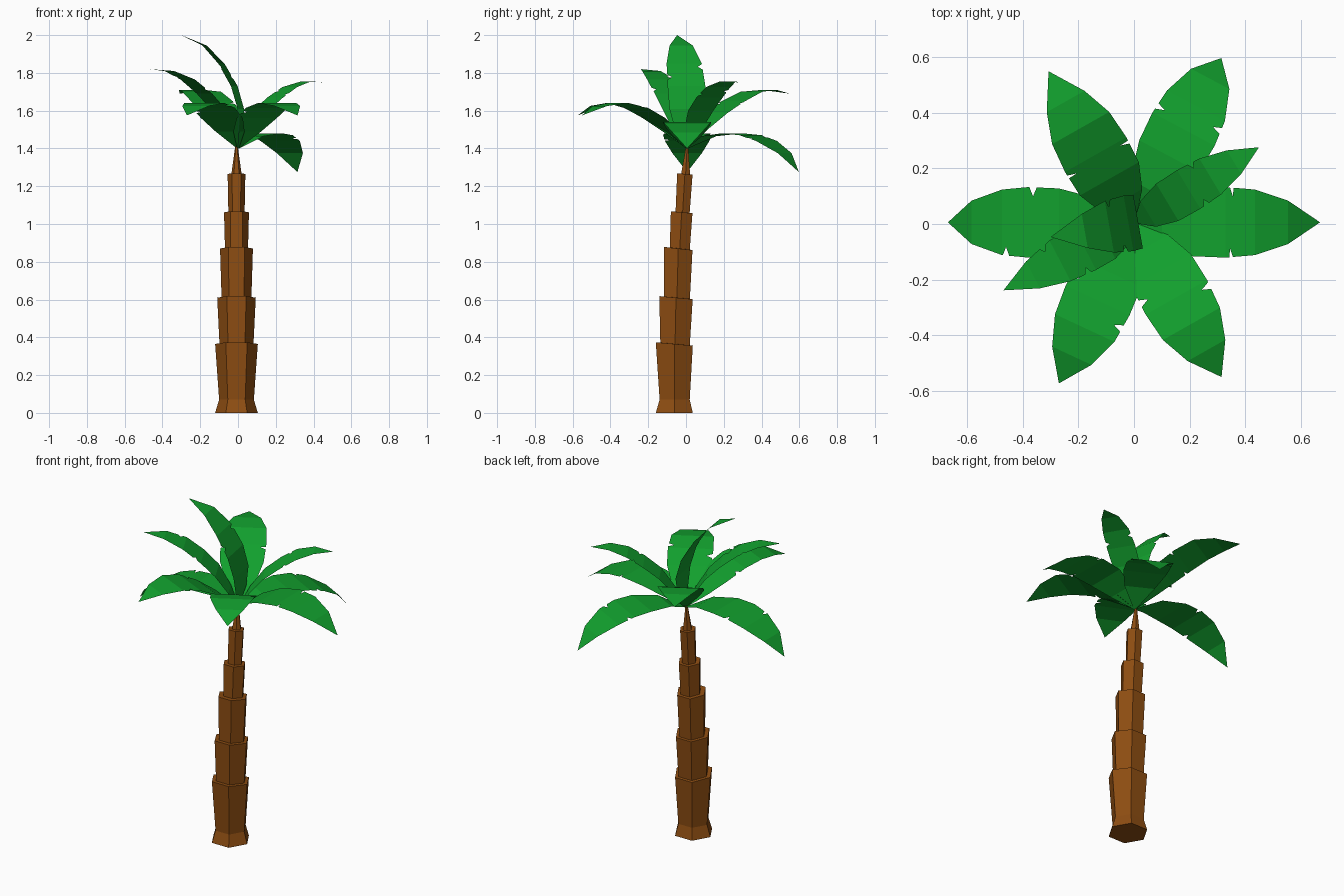
import bpy, math
from mathutils import Vector

if "Cube" in bpy.data.objects:
    bpy.data.objects.remove(bpy.data.objects["Cube"])


def material(name, color):
    m = bpy.data.materials.new(name)
    m.diffuse_color = (*color, 1)
    m.use_nodes = True
    m.node_tree.nodes["Principled BSDF"].inputs["Base Color"].default_value = m.diffuse_color
    return m


def add_mesh(name, verts, faces, mat):
    me = bpy.data.meshes.new(name)
    me.from_pydata(verts, [], faces)
    me.update()
    ob = bpy.data.objects.new(name, me)
    ob.data.materials.append(mat)
    bpy.context.collection.objects.link(ob)
    return ob


bark = material("bark", (0.27, 0.075, 0.006))
green = material("leaf_green", (0.006, 0.35, 0.027))

# Trunk: stacked hexagonal rings (height, radius, y centre, tilt), leaning slightly back
rings = [
    (0.00, 0.113, -0.062, 0), (0.07, 0.092, -0.060, 0),
    (0.365, 0.113, -0.062, 0.09), (0.365, 0.090, -0.058, 0.09),
    (0.61, 0.102, -0.053, 0.09), (0.61, 0.079, -0.048, 0.09),
    (0.87, 0.087, -0.041, 0.11), (0.87, 0.061, -0.033, 0.11),
    (1.062, 0.066, -0.023, 0.09), (1.062, 0.043, -0.018, 0.09),
    (1.265, 0.047, -0.006, 0.08), (1.265, 0.027, -0.002, 0.08),
    (1.41, 0.007, 0.006, 0),
]
N = 6
verts, faces = [], []
for z, r, yc, tilt in rings:
    for i in range(N):
        a = 2 * math.pi * i / N
        dy = r * math.sin(a)
        verts.append((-0.008 + r * math.cos(a), yc + dy, z - tilt * dy))
for k in range(len(rings) - 1):
    for i in range(N):
        j = (i + 1) % N
        faces.append((k * N + i, k * N + j, (k + 1) * N + j, (k + 1) * N + i))
faces.append(tuple(reversed(range(N))))
faces.append(tuple((len(rings) - 1) * N + i for i in range(N)))
add_mesh("trunk", verts, faces, bark)

# Frond outline: half width at each of seven stations along the stem
WIDTHS = [0.006, 0.085, 0.122, 0.127, 0.118, 0.078, 0.0]


def lerp(values, t):
    i = min(int(t), len(values) - 2)
    return values[i] + (values[i + 1] - values[i]) * (t - i)


def frond(name, azimuth, path, scale, notch_left, notch_right):
    """Flat leaf strip bent along a (distance, height) path, with one cut per edge."""
    a = math.radians(azimuth)
    out = Vector((math.cos(a), math.sin(a), 0))
    side = Vector((-math.sin(a), math.cos(a), 0))
    stations = set(range(6))
    for n in (notch_left, notch_right):
        stations |= {n - 0.12, n, n + 0.12}
    pts = [Vector(p) for p in path]
    vs, fs = [], []
    for t in sorted(stations):
        p = lerp(pts, t)
        c = out * p.x + Vector((0, 0.006, p.y))
        w = lerp(WIDTHS, t) * scale
        vs.append(c + side * w * (0.74 if t == notch_left else 1))
        vs.append(c - side * w * (0.74 if t == notch_right else 1))
    rows = len(vs) // 2
    for k in range(rows - 1):
        fs.append((2 * k, 2 * k + 1, 2 * k + 3, 2 * k + 2))
    p = pts[-1]
    vs.append(out * p.x + Vector((0, 0.006, p.y)))
    fs.append((2 * rows - 2, 2 * rows - 1, 2 * rows))
    add_mesh(name, vs, fs, green)


# Stem curves, from drooping to nearly upright
droop = [(0, 1.4), (.13, 1.465), (.27, 1.48), (.38, 1.47), (.475, 1.44), (.585, 1.375), (.67, 1.275)]
flat = [(0, 1.4), (.1, 1.475), (.21, 1.522), (.33, 1.54), (.435, 1.53), (.555, 1.485), (.67, 1.4)]
arch = [(0, 1.4), (.1, 1.49), (.2, 1.56), (.31, 1.615), (.42, 1.64), (.53, 1.625), (.64, 1.575)]
raised = [(0, 1.4), (.09, 1.51), (.18, 1.59), (.28, 1.65), (.39, 1.70), (.50, 1.71), (.625, 1.69)]
steep = [(0, 1.4), (.06, 1.5), (.14, 1.6), (.23, 1.67), (.32, 1.725), (.42, 1.755), (.525, 1.75)]
steeper = [(0, 1.4), (.05, 1.5), (.12, 1.61), (.2, 1.69), (.3, 1.765), (.41, 1.81), (.53, 1.82)]
upright = [(0, 1.4), (-.015, 1.5), (-.015, 1.61), (.02, 1.73), (.09, 1.85), (.18, 1.945), (.305, 2.0)]

# Crown of fronds
frond("frond_right", 0, flat, 1.0, 3.25, 3.15)
frond("frond_left", 180, droop, 1.0, 3.85, 2.85)
frond("frond_back_right", 62, droop, 1.0, 3.3, 3.6)
frond("frond_back_left", 119.5, raised, 1.0, 2.75, 2.85)
frond("frond_front_left", 245, arch, 1.0, 3.5, 2.6)
frond("frond_front_right", 299.5, arch, 1.0, 3.2, 2.6)
frond("frond_upper_right", 31, steep, 0.64, 3.6, 3.3)
frond("frond_upper_left", 207.5, steeper, 0.7, 3.3, 4.3)
frond("frond_top", 190, upright, 0.8, 3.4, 3.85)
